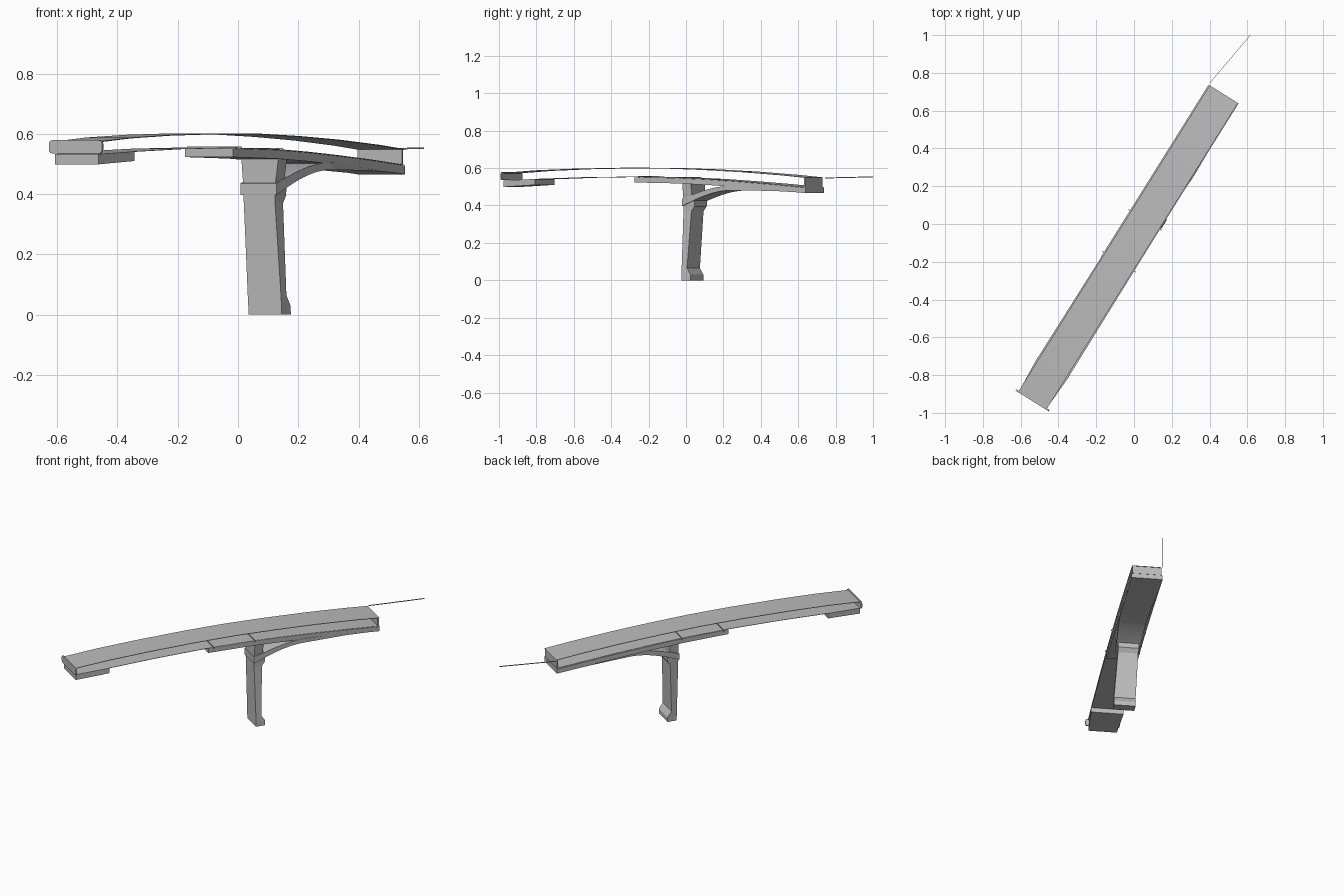
import bpy, bmesh, math
from mathutils import Vector

if "Cube" in bpy.data.objects:
    bpy.data.objects.remove(bpy.data.objects["Cube"])

concrete = bpy.data.materials.new("concrete_grey")
concrete.use_nodes = True
grey = (0.5, 0.5, 0.5, 1)
concrete.diffuse_color = grey
concrete.node_tree.nodes["Principled BSDF"].inputs["Base Color"].default_value = grey

# Bridge frame: u runs along the span, v across it
START = Vector((-0.535, -0.93, 0))
U = Vector((0.53, 0.848, 0)).normalized()
V = Vector((U.y, -U.x, 0))
LENGTH = 1.907


def place(u, v, z):
    return START + U * u + V * v + Vector((0, 0, z))


def loft(name, rings):
    """Solid skin through equal-sized rings of points, capped at both ends."""
    bm = bmesh.new()
    loops = [[bm.verts.new(p) for p in ring] for ring in rings]
    n = len(loops[0])
    for a, b in zip(loops, loops[1:]):
        for i in range(n):
            j = (i + 1) % n
            bm.faces.new((a[i], a[j], b[j], b[i]))
    bm.faces.new(loops[0])
    bm.faces.new(loops[-1])
    bmesh.ops.recalc_face_normals(bm, faces=bm.faces)
    mesh = bpy.data.meshes.new(name)
    bm.to_mesh(mesh)
    bm.free()
    mesh.materials.append(concrete)
    obj = bpy.data.objects.new(name, mesh)
    bpy.context.collection.objects.link(obj)
    return obj


def girder(name, stations):
    """Rectangular section swept along the span: (u, bottom, top, v0, v1)."""
    return loft(name, [[place(u, v0, lo), place(u, v1, lo), place(u, v1, hi), place(u, v0, hi)]
                       for u, lo, hi, v0, v1 in stations])


def curve(points, u):
    """Piecewise linear height along the span."""
    for (a, za), (b, zb) in zip(points, points[1:]):
        if u <= b:
            return za + (zb - za) * (u - a) / (b - a)
    return points[-1][1]


ROOF = [(0, .575), (.2, .588), (.45, .597), (.75, .602), (1, .601),
        (1.25, .593), (1.5, .581), (1.75, .564), (LENGTH, .550)]
FLOOR = [(0, .533), (.2, .542), (.5, .551), (.83, .555), (1.1, .550),
         (1.3, .541), (1.5, .529), (1.7, .515), (LENGTH, .498)]

# Thin upper and lower decks
girder("upper_deck", [(u, z - .003, z, -.088, .088) for u, z in ROOF])
girder("lower_deck", [(u, z - .002, z, -.097 + .004 * u, .097 - .004 * u)
                      for u, z in FLOOR[1:]])

# Cantilever beam on the pier and block at the free end
beam_us = [.83, .95, 1.1, 1.3, 1.5, 1.7, LENGTH]
girder("cantilever_beam", [(u, curve(FLOOR, u) - .032, curve(FLOOR, u) - .003, -.095, .092)
                           for u in beam_us])
girder("end_block", [(0, .499, .533, -.086, .086), (.205, .510, .542, -.098, .098)])

# Curved strut rising from the pier to the beam
strut = []
STEPS = 10
for i in range(STEPS + 1):
    t = i / STEPS
    u = 1.122 + .32 * t
    rise = math.sin(t * math.pi / 2)
    half = .07 + .015 * t
    strut.append((u, .397 + .084 * rise, .436 + .069 * rise, .01 - half, .01 + half))
strut.append((1.7, .478, .495, -.09, .09))
strut.append((LENGTH, .468, .480, -.095, .092))
girder("curved_strut", strut)

# Pier: foot, leaning shaft, stepped cap
PIER = [(0, 1.128, 1.185, -.033, .097), (.03, 1.128, 1.185, -.034, .096),
        (.065, 1.128, 1.162, -.036, .094), (.37, 1.126, 1.176, -.050, .072),
        (.395, 1.126, 1.195, -.052, .072), (.45, 1.126, 1.195, -.054, .075),
        (.46, 1.126, 1.180, -.055, .077), (.522, 1.126, 1.180, -.060, .085)]
loft("pier", [[place(u0, v0, z), place(u1, v0, z), place(u1, v1, z), place(u0, v1, z)]
              for z, u0, u1, v0, v1 in PIER])

# Rounded panel closing the free end
panel = []
for cx, cz, begin in ((1, 1, 0), (-1, 1, 90), (-1, -1, 180), (1, -1, 270)):
    for step in range(4):
        a = math.radians(begin + step * 30)
        panel.append((cx * .092 + .012 * math.cos(a), .557 + cz * .010 + .012 * math.sin(a)))
loft("free_end_panel", [[place(u, v, z) for v, z in panel] for u in (-.008, 0)])

# Panel closing the cantilever end
girder("far_end_panel", [(1.896, .496, .548, -.087, .087), (1.904, .496, .548, -.087, .087)])

# Joint strips across the lower deck
for i, u in enumerate((.86, 1.12)):
    z = curve(FLOOR, u)
    girder(f"joint_strip_{i + 1}", [(u, z - .004, z + .004, -.106, .106),
                                    (u + .003, z - .004, z + .004, -.106, .106)])

# Thin rail reaching beyond the far end
a, b = Vector((.40, .745, .547)), Vector((.616, 1.0, .553))
side = Vector((b.y - a.y, a.x - b.x, 0)).normalized() * .001
up = Vector((0, 0, .0025))
loft("long_rail", [[p - side - up, p + side - up, p + side + up, p - side + up] for p in (a, b)])
